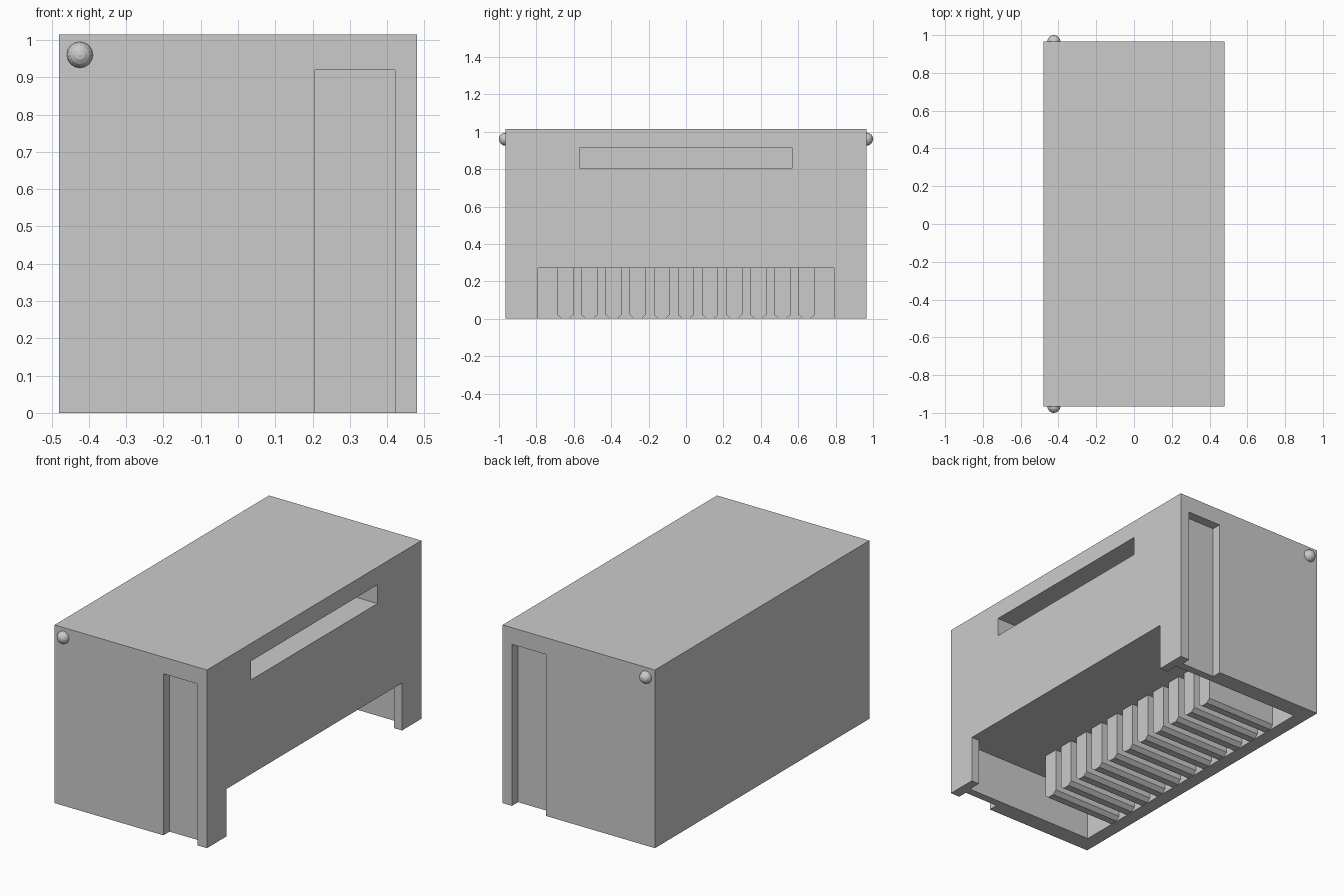
import bpy
import bmesh
from math import radians
from mathutils import Matrix, Vector

default = bpy.data.objects.get("Cube")
if default:
    bpy.data.objects.remove(default, do_unlink=True)

grey = bpy.data.materials.new("plain_grey")
grey.use_nodes = True
grey.diffuse_color = (0.6, 0.6, 0.6, 1)
grey.node_tree.nodes["Principled BSDF"].inputs["Base Color"].default_value = (0.6, 0.6, 0.6, 1)


def make_object(name, bm):
    bmesh.ops.recalc_face_normals(bm, faces=bm.faces)
    mesh = bpy.data.meshes.new(name)
    bm.to_mesh(mesh)
    bm.free()
    mesh.materials.append(grey)
    obj = bpy.data.objects.new(name, mesh)
    bpy.context.collection.objects.link(obj)
    return obj


def box(name, low, high):
    low, high = Vector(low), Vector(high)
    bm = bmesh.new()
    bmesh.ops.create_cube(bm, size=1)
    bmesh.ops.scale(bm, vec=high - low, verts=bm.verts)
    bmesh.ops.translate(bm, vec=(low + high) / 2, verts=bm.verts)
    return make_object(name, bm)


def cut(target, cutter):
    cutter.hide_render = True
    mod = target.modifiers.new("cut", "BOOLEAN")
    mod.operation = "DIFFERENCE"
    mod.solver = "EXACT"
    mod.object = cutter
    bpy.context.view_layer.objects.active = target
    bpy.ops.object.modifier_apply(modifier=mod.name)
    bpy.data.objects.remove(cutter, do_unlink=True)


# Main housing
W, L, H = 0.48, 0.965, 1.015
CEILING = 0.27
housing = box("housing", (-W, -L, 0), (W, L, H))

# Open underside and the wide opening in the side wall
cut(housing, box("cavity_cutter", (-0.4, -0.865, -0.1), (0.43, 0.865, CEILING)))
cut(housing, box("opening_cutter", (0.4, -0.79, -0.1), (0.6, 0.79, CEILING)))

# Long slot high in the side wall
cut(housing, box("slot_cutter", (0.2, -0.57, 0.807), (0.6, 0.57, 0.914)))

# Tall channels in both end walls
for side in (-1, 1):
    ys = sorted((side * 0.91, side * 1.1))
    cut(housing, box("channel_cutter", (0.206, ys[0], -0.1), (0.421, ys[1], 0.92)))

# Row of fins with chamfered lower edges
HALF, CHAMFER, PITCH, COUNT = 0.043, 0.022, 0.129, 11
profile = [(-HALF, CEILING + 0.01), (-HALF, CHAMFER), (CHAMFER - HALF, 0.002),
           (HALF - CHAMFER, 0.002), (HALF, CHAMFER), (HALF, CEILING + 0.01)]
for i in range(COUNT):
    y0 = (i - COUNT // 2) * PITCH
    bm = bmesh.new()
    face = bm.faces.new([bm.verts.new((0.046, y0 + y, z)) for y, z in profile])
    ext = bmesh.ops.extrude_face_region(bm, geom=[face])
    moved = [v for v in ext["geom"] if isinstance(v, bmesh.types.BMVert)]
    bmesh.ops.translate(bm, vec=(-0.456, 0, 0), verts=moved)
    make_object(f"fin_{i + 1}", bm)

# Round knobs on both end walls
for name, side in (("front_knob", -1), ("back_knob", 1)):
    bm = bmesh.new()
    place = Matrix.Translation((-0.424, side * L, 0.96)) @ Matrix.Rotation(radians(90), 4, "X")
    bmesh.ops.create_uvsphere(bm, u_segments=16, v_segments=8, radius=0.035, matrix=place)
    make_object(name, bm)
